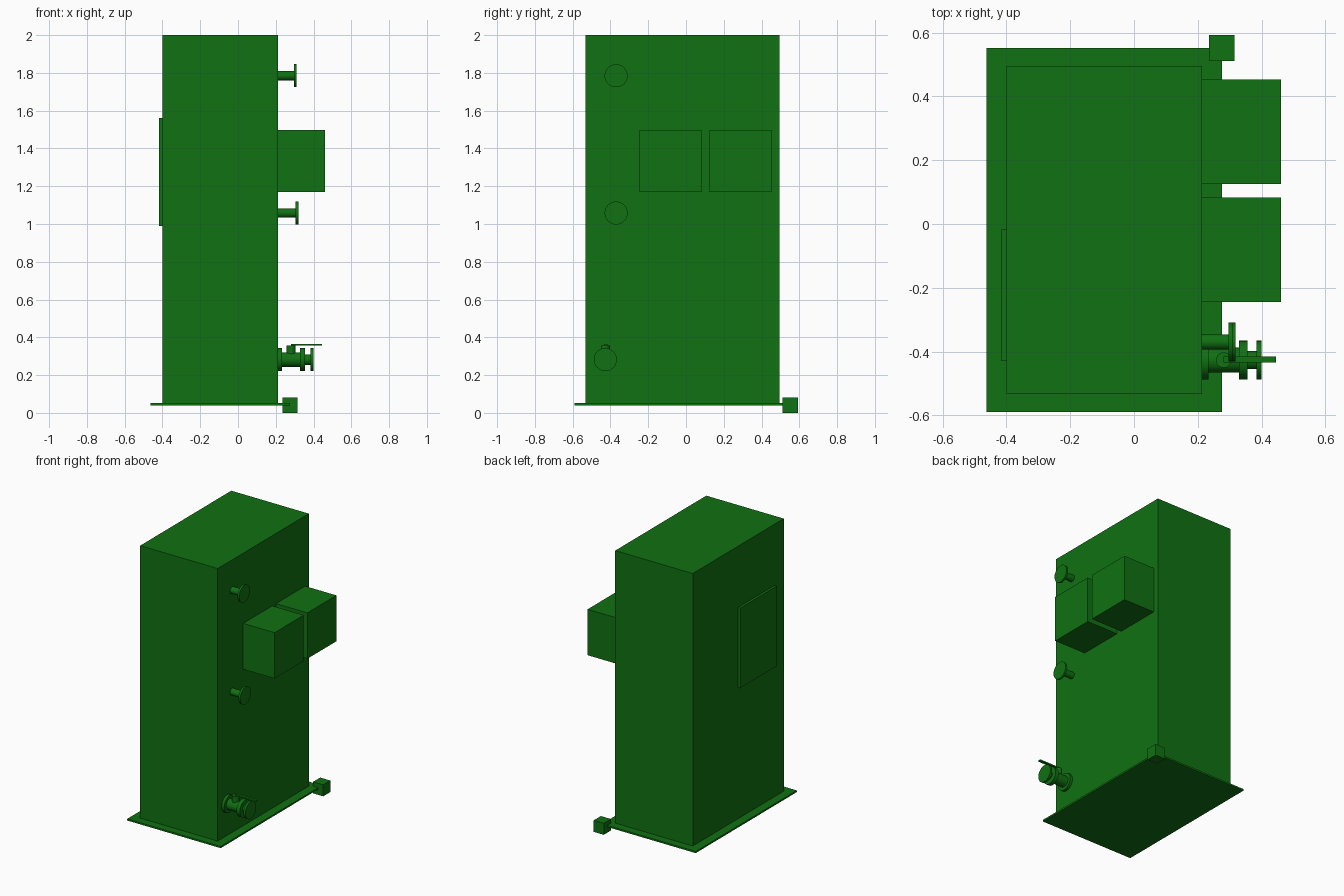
import bpy
import bmesh
import math
from mathutils import Matrix, Vector

if "Cube" in bpy.data.objects:
    bpy.data.objects.remove(bpy.data.objects["Cube"], do_unlink=True)

COLOUR = (0.005, 0.165, 0.006, 1.0)
green = bpy.data.materials.new("machine_green")
green.use_nodes = True
green.diffuse_color = COLOUR
green.node_tree.nodes["Principled BSDF"].inputs["Base Color"].default_value = COLOUR


def finish(name, bm):
    bmesh.ops.recalc_face_normals(bm, faces=bm.faces)
    mesh = bpy.data.meshes.new(name)
    bm.to_mesh(mesh)
    bm.free()
    mesh.materials.append(green)
    obj = bpy.data.objects.new(name, mesh)
    bpy.context.collection.objects.link(obj)
    return obj


def box(name, x, y, z):
    """Box from (low, high) ranges on each axis."""
    low, high = (Vector(corner) for corner in zip(x, y, z))
    bm = bmesh.new()
    place = Matrix.Translation((low + high) / 2) @ Matrix.Diagonal((high - low).to_4d())
    bmesh.ops.create_cube(bm, size=1, matrix=place)
    return finish(name, bm)


def turned(name, origin, profile, axis="X", sides=32):
    """Closed solid lathed from (distance, radius) pairs along an axis."""
    bm = bmesh.new()
    points = [(profile[0][0], 0), *profile, (profile[-1][0], 0)]
    verts = [bm.verts.new((r, 0, d)) for d, r in points]
    edges = [bm.edges.new(pair) for pair in zip(verts, verts[1:])]
    bmesh.ops.spin(bm, geom=verts + edges, cent=(0, 0, 0), axis=(0, 0, 1),
                   angle=math.tau, steps=sides, use_duplicate=False)
    bmesh.ops.remove_doubles(bm, verts=bm.verts, dist=0.0001)
    turn = Matrix.Rotation(math.pi / 2, 4, "Y") if axis == "X" else Matrix()
    bm.transform(Matrix.Translation(origin) @ turn)
    obj = finish(name, bm)
    bpy.ops.object.select_all(action="DESELECT")
    obj.select_set(True)
    bpy.context.view_layer.objects.active = obj
    bpy.ops.object.shade_smooth_by_angle(angle=math.radians(30))
    return obj


SIDE = 0.213  # side wall that carries the fittings

# Cabinet, base plate and corner foot
box("cabinet", (-0.40, SIDE), (-0.533, 0.495), (0.052, 2.0))
box("base_plate", (-0.463, 0.276), (-0.59, 0.552), (0.04, 0.052))
box("corner_block", (0.235, 0.315), (0.512, 0.593), (0, 0.082))

# Thin access panel on the opposite wall
box("access_panel", (-0.417, -0.40), (-0.43, -0.018), (0.99, 1.562))

# Two control boxes
for name, y in (("front_control_box", -0.245), ("rear_control_box", 0.125)):
    box(name, (SIDE, 0.461), (y, y + 0.328), (1.17, 1.498))

# Flanged pipe stubs
for name, z, reach in (("upper_pipe_stub", 1.785, 0.084), ("lower_pipe_stub", 1.058, 0.092)):
    turned(name, (SIDE, -0.37, z),
           [(0, 0.024), (reach, 0.024), (reach, 0.061), (reach + 0.014, 0.061)])

# Drain valve with stem and lever
turned("drain_valve", (SIDE, -0.427, 0.282),
       [(0, 0.061), (0.02, 0.061), (0.02, 0.039), (0.116, 0.039),
        (0.116, 0.061), (0.143, 0.061), (0.143, 0.028),
        (0.172, 0.028), (0.172, 0.061), (0.187, 0.061)])
turned("valve_stem", (0.281, -0.427, 0.3), [(0, 0.024), (0.058, 0.024)], "Z")
box("valve_lever", (0.281, 0.445), (-0.434, -0.416), (0.356, 0.366))
